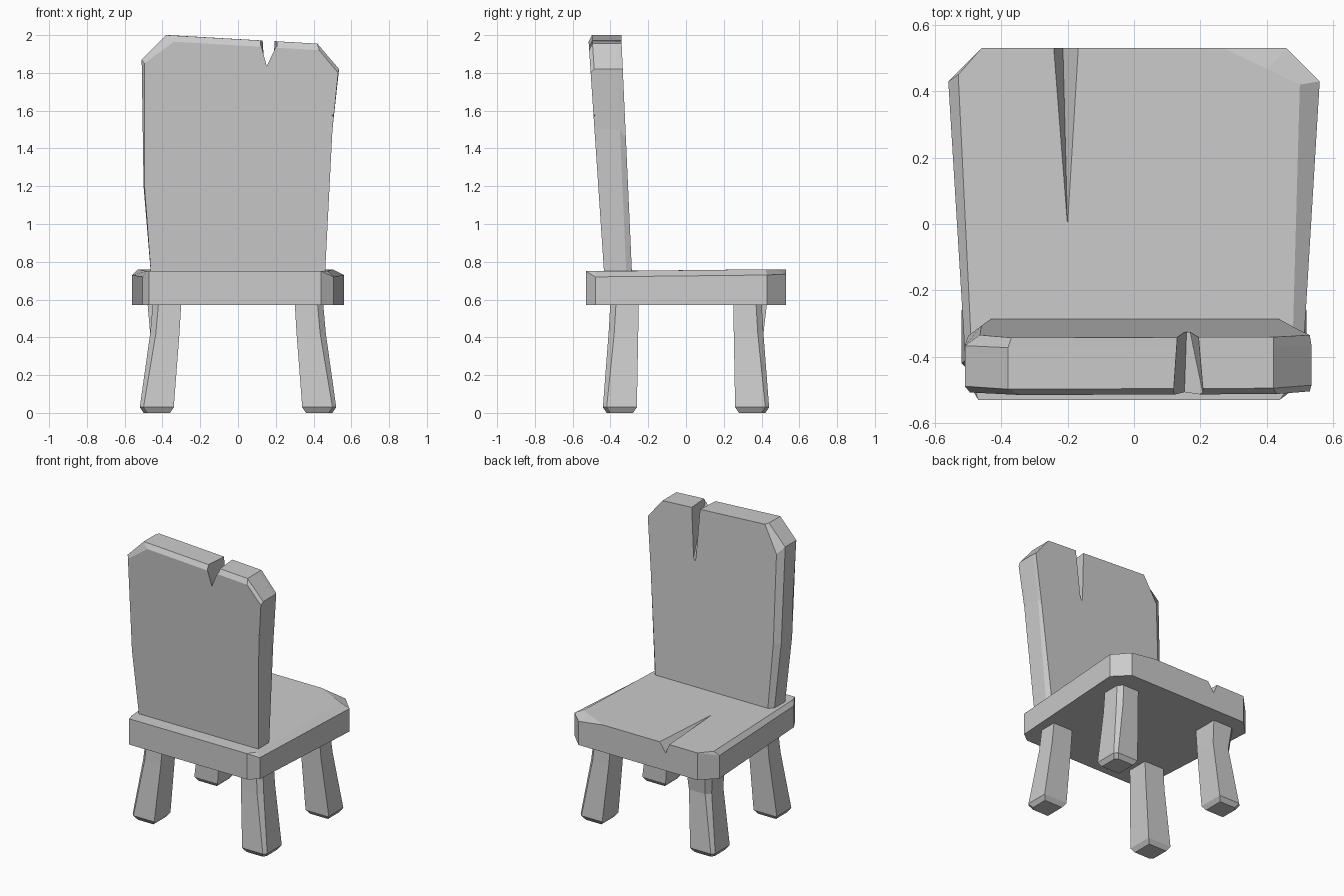
import bpy
import bmesh

cube = bpy.data.objects.get("Cube")
if cube:
    bpy.data.objects.remove(cube, do_unlink=True)

# One plain grey for the whole chair
grey = bpy.data.materials.new("plain_grey")
grey.use_nodes = True
grey.diffuse_color = (0.6, 0.6, 0.6, 1)
shader = next(n for n in grey.node_tree.nodes if n.type == 'BSDF_PRINCIPLED')
shader.inputs["Base Color"].default_value = grey.diffuse_color
shader.inputs["Roughness"].default_value = 0.9


def finish(name, bm):
    bmesh.ops.recalc_face_normals(bm, faces=bm.faces)
    mesh = bpy.data.meshes.new(name)
    bm.to_mesh(mesh)
    bm.free()
    mesh.materials.append(grey)
    obj = bpy.data.objects.new(name, mesh)
    bpy.context.collection.objects.link(obj)
    return obj


def loft(name, rings):
    """Skin matching rings of points and cap both ends."""
    bm = bmesh.new()
    loops = [[bm.verts.new(p) for p in ring] for ring in rings]
    count = len(loops[0])
    for low, high in zip(loops, loops[1:]):
        for i in range(count):
            j = (i + 1) % count
            bm.faces.new((low[i], low[j], high[j], high[i]))
    bm.faces.new(loops[0][::-1])
    bm.faces.new(loops[-1])
    bmesh.ops.remove_doubles(bm, verts=bm.verts, dist=0.0005)
    return finish(name, bm)


def carve(target, points):
    """Cut the convex hull of a few points out of a part."""
    bm = bmesh.new()
    for p in points:
        bm.verts.new(p)
    bmesh.ops.convex_hull(bm, input=bm.verts)
    cutter = finish("crack_cutter", bm)
    cutter.hide_render = True
    mod = target.modifiers.new("crack", 'BOOLEAN')
    mod.operation = 'DIFFERENCE'
    mod.solver = 'EXACT'
    mod.object = cutter
    bpy.context.view_layer.objects.active = target
    bpy.ops.object.modifier_apply(modifier=mod.name)
    bpy.data.objects.remove(cutter, do_unlink=True)


# Seat slab with chipped corners and worn side edges
seat_edge = [(-.46, .53, .76), (-.56, .43, .73), (-.505, -.47, .72),
             (-.47, -.53, .75), (.44, -.53, .75), (.505, -.48, .72),
             (.56, .43, .73), (.46, .53, .735), (.27, .53, .76)]
seat_top = [(-.46, .53, .76), (-.53, .45, .76), (-.485, -.48, .75),
            (-.47, -.53, .75), (.44, -.53, .75), (.475, -.48, .75),
            (.50, .42, .76), (.40, .468, .76), (.27, .53, .76)]
seat = loft("seat", [[(x, y, .57) for x, y, z in seat_edge], seat_edge, seat_top])

# Long wedge crack in the seat
carve(seat, [(-.2, -.02, .757), (-.2, -.02, .9), (-.215, .56, .69),
             (-.245, .56, .762), (-.165, .56, .762),
             (-.245, .56, .9), (-.165, .56, .9)])


# Leaning backrest: inner face, two side rims, outer face
def inner_y(z):
    return -.287 - .045 * (z - .76)


def outer_y(z):
    return -.435 - .067 * (z - .76)


rim = [(-.46, .72), (-.50, 1.2), (-.51, 1.87), (-.38, 2.0),
       (.42, 1.955), (.535, 1.82), (.50, 1.5), (.46, .72)]
inner = [(-.43, .72), (-.46, 1.2), (-.465, 1.82), (-.37, 2.0),
         (.42, 1.955), (.53, 1.82), (.495, 1.45), (.435, .72)]
outer = [(-.46, .72), (-.495, 1.2), (-.495, 1.85), (-.34, 1.965),
         (.43, 1.92), (.53, 1.80), (.50, 1.5), (.46, .72)]
backrest = loft("backrest", [
    [(x, inner_y(z), z) for x, z in inner],
    [(x, inner_y(z) - .03, z) for x, z in rim],
    [(x, outer_y(z) + .02, z) for x, z in rim],
    [(x, outer_y(z), z) for x, z in outer]])

# Split in the top edge, longer on the inner face
carve(backrest, [(.16, -.28, 1.55), (.15, -.57, 1.915),
                 (.13, -.28, 2.05), (.195, -.28, 2.05),
                 (.11, -.57, 2.05), (.22, -.57, 2.05)])

# Chip in the side edge
carve(backrest, [(.42, -.55, 1.58), (.56, -.55, 1.67),
                 (.56, -.55, 1.47), (.56, -.44, 1.57)])


# Splayed legs with a worn outer corner and bevelled foot
def leg_ring(sx, sy, z, x0, x1, y0, y1, chip):
    pts = [(x0, y0), (x1, y0), (x1, y1 - chip), (x1 - chip, y1), (x0, y1)]
    return [(sx * x, sy * y, z) for x, y in pts]


for side, sx in (("left", 1), ("right", -1)):
    for end, sy in (("front", -1), ("rear", 1)):
        flare = .03 if (sx, sy) == (-1, 1) else 0
        loft(f"{end}_{side}_leg", [
            leg_ring(sx, sy, 0, .36, .50, .28, .42, .02),
            leg_ring(sx, sy, .03, .34, .52, .26, .44, .02),
            leg_ring(sx, sy, .42, .31, .465, .253, .41, .03),
            leg_ring(sx, sy, .59, .30, .45 + flare, .25, .40 + flare, .03)])
